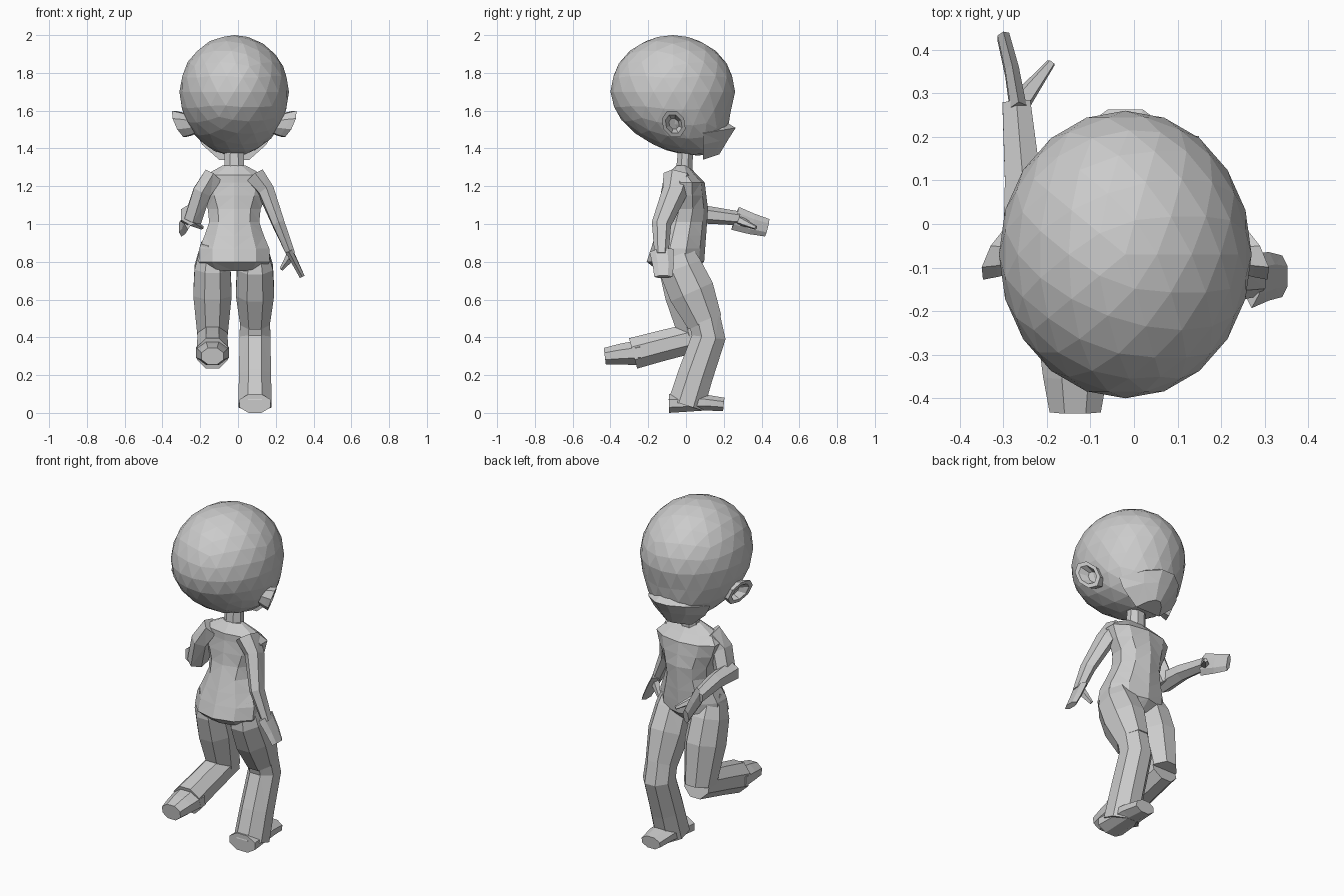
import bpy, bmesh, math
from mathutils import Vector

if "Cube" in bpy.data.objects:
    bpy.data.objects.remove(bpy.data.objects["Cube"])

GREY = (0.6, 0.6, 0.6, 1)
grey = bpy.data.materials.new("plain grey")
grey.use_nodes = True
grey.diffuse_color = GREY
grey.node_tree.nodes["Principled BSDF"].inputs["Base Color"].default_value = GREY

MIDDLE = -0.02  # centre line of the body
SWELL = 1.06  # lets a few-sided ring cover its ellipse


def finish(name, bm):
    """Turn a bmesh into a flat shaded object."""
    bmesh.ops.triangulate(bm, faces=bm.faces)
    bmesh.ops.recalc_face_normals(bm, faces=bm.faces)
    mesh = bpy.data.meshes.new(name)
    bm.to_mesh(mesh)
    bm.free()
    mesh.materials.append(grey)
    obj = bpy.data.objects.new(name, mesh)
    bpy.context.collection.objects.link(obj)


def ellipse(bm, centre, across, deep, sides):
    """Add a ring of vertices spanned by two half-axis vectors."""
    angles = [math.tau * (k + 0.5) / sides for k in range(sides)]
    return [bm.verts.new(centre + (across * math.cos(a) + deep * math.sin(a)) * SWELL) for a in angles]


def skin(bm, loops):
    """Join neighbouring rings and close both ends."""
    for first, second in zip(loops, loops[1:]):
        for k in range(len(first)):
            bm.faces.new((first[k - 1], first[k], second[k], second[k - 1]))
    bm.faces.new(loops[0])
    bm.faces.new(loops[-1])


def limb(name, points, start, end, depth=1, sides=8, bulge=0):
    """Sweep a tapering ellipse along a path, rings square to the path."""
    bm = bmesh.new()
    path = [Vector(p) for p in points]
    last = len(path) - 1
    loops = []
    for i, centre in enumerate(path):
        along = (path[min(i + 1, last)] - path[max(i - 1, 0)]).normalized()
        across = Vector((1, 0, 0))
        across = (across - along * across.dot(along)).normalized()
        half = start + (end - start) * i / last + bulge * math.sin(math.pi * i / last)
        loops.append(ellipse(bm, centre, across * half, along.cross(across) * half * depth, sides))
    skin(bm, loops)
    finish(name, bm)


def leg_part(name, x, profile, start, end, depth, bulge=0):
    """A limb that stays in one lengthwise plane; the profile holds (y, z)."""
    limb(name, [(x, y, z) for y, z in profile], start, end, depth, bulge=bulge)


# Head: faceted ball, full at the jaw and hollowed at the front above it
bm = bmesh.new()
bmesh.ops.create_icosphere(bm, subdivisions=3, radius=1)
for v in bm.verts:
    d = v.co.copy()
    low = max(0, -d.z)
    forward = max(0, d.y)
    v.co.x = MIDDLE + 0.29 * d.x
    v.co.y = 0.33 * d.y - 0.07 + 0.05 * low * low + 0.15 * forward * low * (low - 0.6)
    v.co.z = 1.7 + 0.3 * d.z - 0.03 * low - 0.04 * low * (d.y + forward)
finish("head", bm)

# Muzzle: wedge with a flat upper ledge, narrowing to the chin
bm = bmesh.new()
rows = []
for half, front, height in ((0.13, 0.2, 1.55), (0.2, 0.27, 1.51), (0.17, 0.23, 1.45), (0.08, 0.18, 1.37)):
    row = []
    for step in range(6):
        t = step / 2.5 - 1
        bow = t * t
        row.append(bm.verts.new((MIDDLE + half * t, front + (0.09 - front) * bow, height - 0.03 * bow)))
    rows.append(row)
skin(bm, rows)
finish("muzzle", bm)

# Ears: flared cups with a hollow middle
for side, name in ((1, "left_ear"), (-1, "right_ear")):
    bm = bmesh.new()
    loops = []
    for reach, size in ((0.2, 0.6), (0.26, 0.9), (0.29, 1), (0.29, 0.7), (0.25, 0.4)):
        centre = Vector((MIDDLE + side * reach, -0.065, 1.53))
        back = Vector((side * 0.025, -0.06, 0)) * size
        up = Vector((side * 0.03, -0.01, 0.07)) * size
        loops.append(ellipse(bm, centre, back, up, 8))
    skin(bm, loops)
    finish(name, bm)

# Neck
limb("neck", [(MIDDLE, -0.01, 1.28), (MIDDLE, 0, 1.42)], 0.055, 0.05, 0.8)

# Torso: wide at the hips and shoulders, narrow at the waist
bm = bmesh.new()
loops = [ellipse(bm, Vector((MIDDLE, -0.05, 0.75)), Vector((0.15, 0, 0)), Vector((0, 0.09, 0)), 10)]
for step in range(7):
    z = 0.8 + 0.07 * step
    rise = z - 0.83
    half = 0.16 + 0.03 * math.cos(math.tau * rise / 0.4)
    centre = Vector((MIDDLE, min(0, 0.2 * rise - 0.05), z))
    loops.append(ellipse(bm, centre, Vector((half, 0, 0)), Vector((0, 0.14 - 0.12 * rise, 0)), 10))
for z, half in ((1.26, 0.15), (1.31, 0.06)):
    loops.append(ellipse(bm, Vector((MIDDLE, MIDDLE, z)), Vector((half, 0, 0)), Vector((0, half / 2, 0)), 10))
skin(bm, loops)
finish("torso", bm)

# Left leg: standing, flaring down to the foot
left = 0.09
leg_part("left_thigh", left, [(-0.06, 0.9), (-0.03, 0.77), (0.03, 0.64), (0.1, 0.48)], 0.06, 0.08, 1.2, 0.035)
leg_part("left_shin", left, [(0.09, 0.53), (0.12, 0.4), (0.05, 0.2), (0, 0.04)], 0.08, 0.09, 1.1)
leg_part("left_foot", left, [(-0.09, 0.05), (0.1, 0.055), (0.2, 0.045)], 0.085, 0.06, 0.6)

# Right leg: knee bent, shin reaching back
right = -0.135
leg_part("right_thigh", right, [(-0.06, 0.9), (-0.03, 0.77), (0.01, 0.63), (0.06, 0.4)], 0.06, 0.08, 1.2, 0.035)
leg_part("right_shin", right, [(0.09, 0.41), (-0.13, 0.355), (-0.28, 0.315)], 0.08, 0.085, 1)
leg_part("right_foot", right, [(-0.24, 0.32), (-0.35, 0.31), (-0.43, 0.3)], 0.09, 0.06, 0.75)

# Left arm: hanging down and slightly back
limb("left_arm", [(0.09, -0.04, 1.25), (0.15, -0.06, 1.17), (0.215, -0.13, 1), (0.28, -0.13, 0.84)],
     0.055, 0.025, 1.4, sides=6)
limb("left_hand", [(0.27, -0.13, 0.86), (0.31, -0.12, 0.78), (0.34, -0.12, 0.72)], 0.02, 0.015, 3, sides=6)
limb("left_thumb", [(0.28, -0.11, 0.83), (0.23, -0.08, 0.76)], 0.025, 0.01, sides=5)

# Right arm: elbow bent, forearm reaching out
limb("right_upper_arm", [(-0.13, -0.04, 1.25), (-0.19, -0.06, 1.17), (-0.24, -0.03, 1.02)],
     0.055, 0.05, 1.3, sides=6)
limb("right_forearm", [(-0.25, -0.06, 1.05), (-0.255, 0.1, 1.05), (-0.27, 0.28, 1.03)], 0.055, 0.035, sides=6)
limb("right_hand", [(-0.265, 0.26, 1.03), (-0.28, 0.35, 1), (-0.3, 0.43, 0.98)], 0.02, 0.015, 3, sides=6)
limb("right_thumb", [(-0.26, 0.28, 1.02), (-0.19, 0.37, 0.98)], 0.025, 0.01, sides=5)
